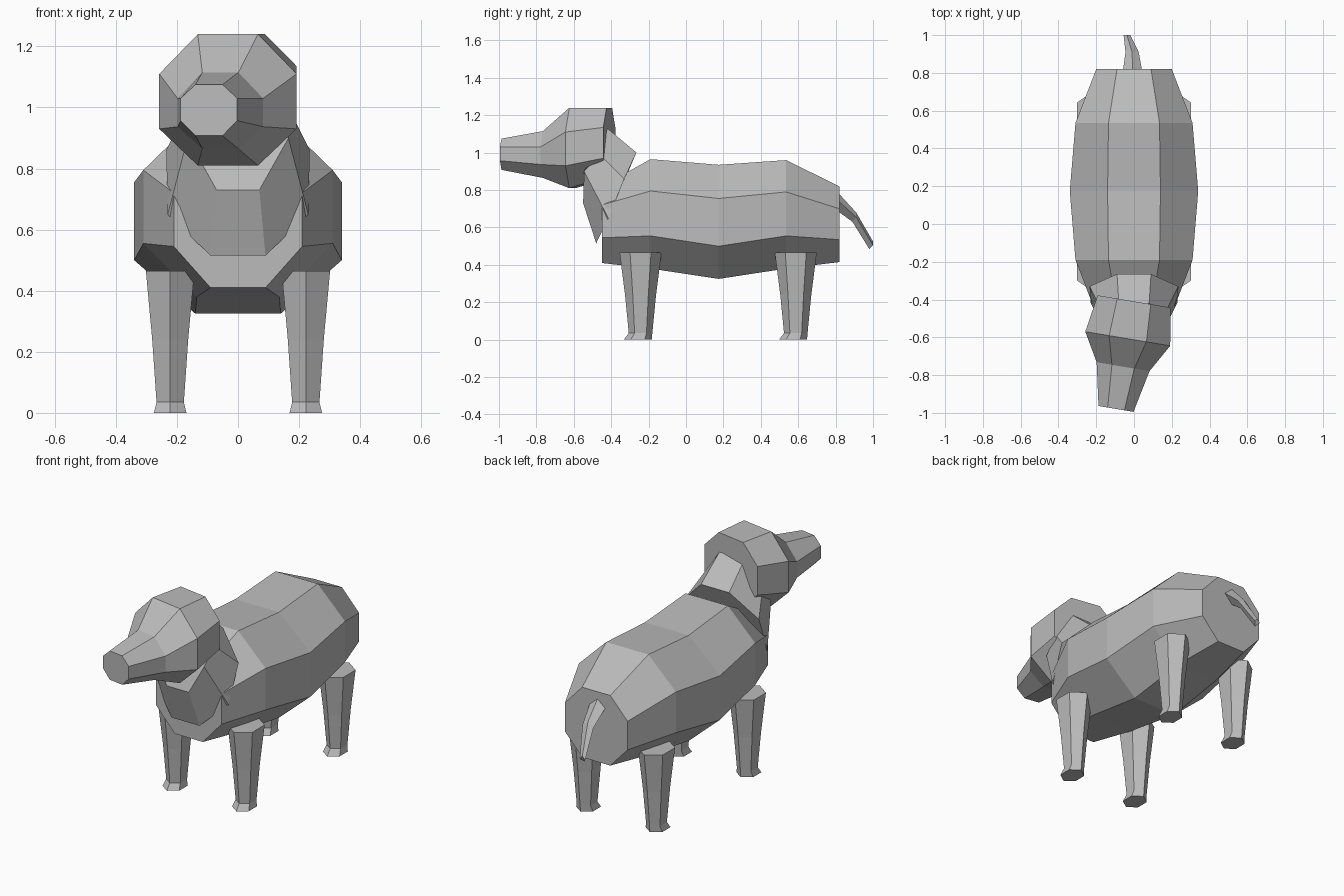
import bpy, math

cube = bpy.data.objects.get("Cube")
if cube:
    bpy.data.objects.remove(cube)

grey = bpy.data.materials.new("plain_grey")
grey.use_nodes = True
colour = (0.5, 0.5, 0.5, 1)
grey.diffuse_color = colour
grey.node_tree.nodes["Principled BSDF"].inputs["Base Color"].default_value = colour


def loft(name, rings):
    """Skin a list of equal-sized rings and close both ends, flat shaded."""
    n = len(rings[0])
    verts = [p for ring in rings for p in ring]
    faces = [list(range(n)), list(range(len(verts) - n, len(verts)))[::-1]]
    for r in range(len(rings) - 1):
        a, b = r * n, r * n + n
        for i in range(n):
            j = (i + 1) % n
            faces.append((a + j, a + i, b + i, b + j))
    mesh = bpy.data.meshes.new(name)
    mesh.from_pydata(verts, [], faces)
    mesh.materials.append(grey)
    obj = bpy.data.objects.new(name, mesh)
    bpy.context.collection.objects.link(obj)
    # make normals point outward
    import bmesh
    bm = bmesh.new()
    bm.from_mesh(mesh)
    bmesh.ops.recalc_face_normals(bm, faces=bm.faces)
    bm.to_mesh(mesh)
    bm.free()
    return obj


def octagon(half):
    """Mirror four (x, y, z) points, top to bottom, into an eight-point ring."""
    return half + [(-x, y, z) for x, y, z in reversed(half)]


def upright(y, inner, outer, heights):
    """Vertical octagon: flat top and bottom, flat sides."""
    return octagon([(x, y, z) for x, z in zip((inner, outer, outer, inner), heights)])


# Barrel body
loft("body", [
    upright(-0.45, 0.09, 0.21, (0.82, 0.72, 0.545, 0.41)),
    upright(-0.19, 0.135, 0.31, (0.965, 0.795, 0.555, 0.38)),
    upright(0.175, 0.14, 0.34, (0.935, 0.755, 0.50, 0.325)),
    upright(0.535, 0.135, 0.31, (0.96, 0.79, 0.555, 0.38)),
    upright(0.82, 0.09, 0.20, (0.82, 0.70, 0.535, 0.415)),
])

# Neck, flaring over the shoulders and chest
loft("neck", [
    octagon([(0.09, -0.265, 1.0), (0.235, -0.33, 0.86),
             (0.23, -0.415, 0.65), (0.09, -0.48, 0.515)]),
    octagon([(0.08, -0.42, 1.13), (0.17, -0.46, 0.99),
             (0.165, -0.545, 0.90), (0.07, -0.55, 0.73)]),
])

# Head and muzzle, turned slightly to one side
head = loft("head", [
    upright(0.0, 0.09, 0.195, (1.24, 1.135, 0.97, 0.87)),
    upright(-0.20, 0.10, 0.228, (1.24, 1.11, 0.93, 0.81)),
    upright(-0.35, 0.06, 0.142, (1.115, 1.03, 0.937, 0.865)),
    upright(-0.577, 0.045, 0.094, (1.075, 1.03, 0.957, 0.908)),
])
head.location = (0, -0.41, 0)
head.rotation_euler.z = math.radians(-9.5)

# Six-sided legs: (height, radius, forward shift)
leg_rings = [(0.465, 0.112, 0), (0.24, 0.083, 0), (0.035, 0.063, 0), (0, 0.075, -0.015)]
for end, cy in (("front", -0.243), ("rear", 0.587)):
    for side, cx in (("left", 0.222), ("right", -0.222)):
        loft(f"{end}_{side}_leg", [
            [(cx + 0.82 * r * math.sin(k * math.pi / 3),
              cy + shift + r * math.cos(k * math.pi / 3), z) for k in range(6)]
            for z, r, shift in leg_rings])

# Drooping tail: (y, left x, right x, top z, bottom z)
loft("tail", [
    [((a + b) / 2, y, top), (b, y, (top + low) / 2),
     ((a + b) / 2, y - 0.02, low), (a, y, (top + low) / 2)]
    for y, a, b, top, low in ((0.80, -0.06, 0.045, 0.80, 0.71),
                              (0.91, -0.045, 0.025, 0.68, 0.63),
                              (1.0, -0.055, -0.02, 0.525, 0.485))])
